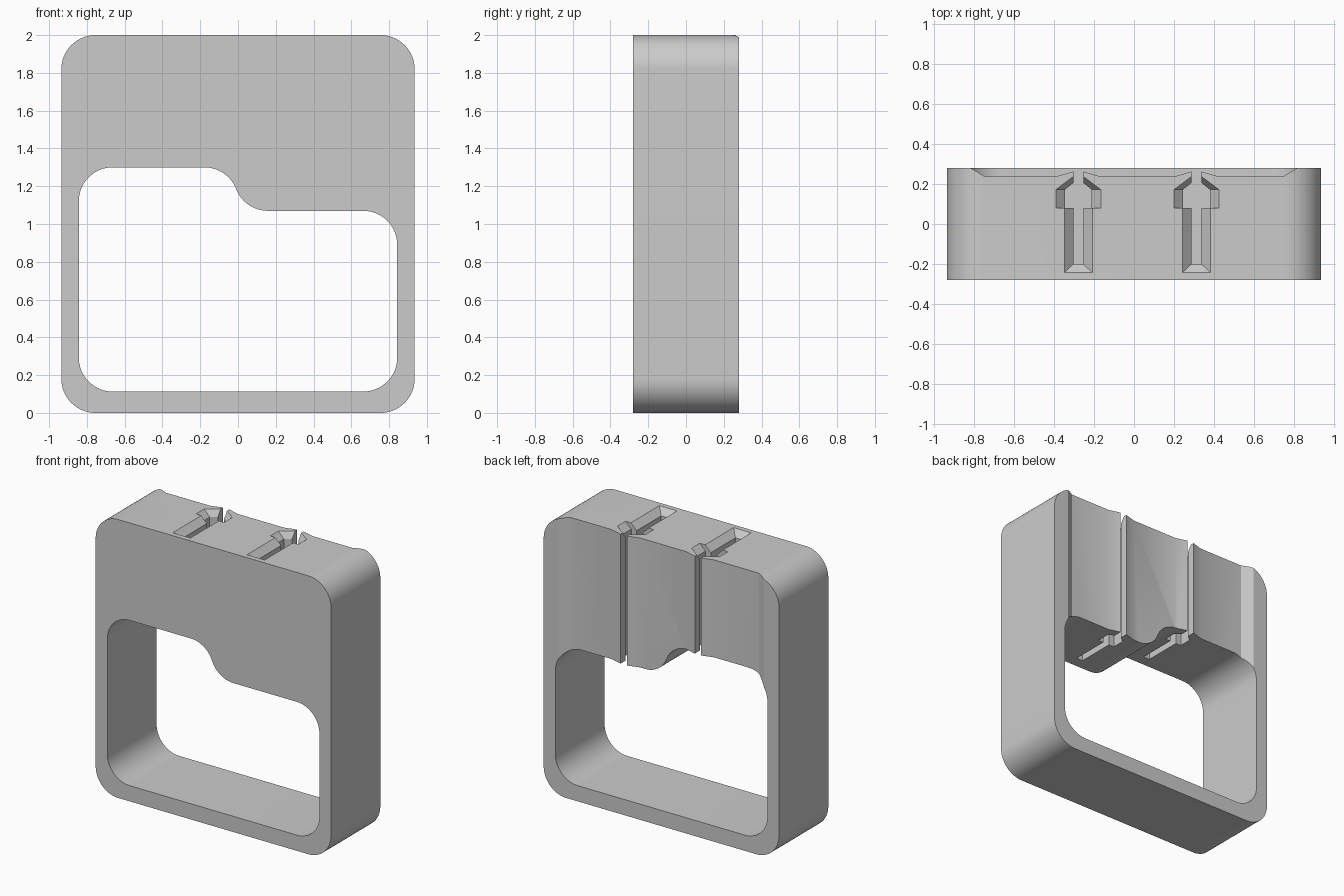
import bpy, bmesh
from math import sin, cos, radians, sqrt, degrees, atan2, asin

if "Cube" in bpy.data.objects:
    bpy.data.objects.remove(bpy.data.objects["Cube"])

HALF_DEPTH = 0.28
RADIUS = 0.18
SLOTS = (-0.278, 0.312)

grey = bpy.data.materials.new("plain grey")
grey.use_nodes = True
grey.diffuse_color = (0.6, 0.6, 0.6, 1)
grey.node_tree.nodes["Principled BSDF"].inputs["Base Color"].default_value = (0.6, 0.6, 0.6, 1)


def arc(cx, cz, start, end, r=RADIUS, steps=16):
    angles = [radians(start + (end - start) * i / steps) for i in range(steps + 1)]
    return [(cx + r * cos(a), cz + r * sin(a)) for a in angles]


def loft(name, rings):
    """Closed solid through rings that have equal point counts."""
    bm = bmesh.new()
    loops = [[bm.verts.new(p) for p in ring] for ring in rings]
    n = len(loops[0])
    for low, high in zip(loops, loops[1:]):
        for i in range(n):
            j = (i + 1) % n
            bm.faces.new((low[i], low[j], high[j], high[i]))
    bm.faces.new(loops[0])
    bm.faces.new(loops[-1])
    bmesh.ops.recalc_face_normals(bm, faces=bm.faces)
    mesh = bpy.data.meshes.new(name)
    bm.to_mesh(mesh)
    bm.free()
    mesh.materials.append(grey)
    obj = bpy.data.objects.new(name, mesh)
    bpy.context.collection.objects.link(obj)
    return obj


def along_y(name, outline, y):
    return loft(name, [[(x, s * y, z) for x, z in outline] for s in (-1, 1)])


def cut(target, cutter):
    """Subtract the cutter, then discard it."""
    mod = target.modifiers.new("cut", 'BOOLEAN')
    mod.operation = 'DIFFERENCE'
    mod.solver = 'EXACT'
    mod.object = cutter
    bpy.context.view_layer.objects.active = target
    bpy.ops.object.modifier_apply(modifier=mod.name)
    bpy.data.objects.remove(cutter)


# Rounded outer block
w = 0.935 - RADIUS
body = along_y("frame_body",
               arc(w, RADIUS, -90, 0) + arc(w, 2 - RADIUS, 0, 90)
               + arc(-w, 2 - RADIUS, 90, 180) + arc(-w, RADIUS, 180, 270), HALF_DEPTH)

# Window with a stepped top edge joined by an S-curve
left_top, right_top, bottom = 1.3, 1.07, 0.113
w = 0.843 - RADIUS
rise = right_top - left_top + 2 * RADIUS
run = sqrt((2 * RADIUS) ** 2 - rise ** 2)
tilt = degrees(atan2(rise, run))
step_x = -0.01
window = (arc(w, bottom + RADIUS, -90, 0) + arc(w, right_top - RADIUS, 0, 90)
          + arc(step_x + run / 2, right_top + RADIUS, 270, 180 + tilt)
          + arc(step_x - run / 2, left_top - RADIUS, tilt, 90)[1:]
          + arc(-w, left_top - RADIUS, 90, 180) + arc(-w, bottom + RADIUS, 180, 270))
cut(body, along_y("window_cutter", window, 0.5))

# Shallow back recess, with raised lips beside each slot
floor, lip = 0.237, 0.262
recess = [(-0.9, 0.33), (-0.745, floor)]
for c in SLOTS:
    recess += [(c - 0.112, floor), (c - 0.025, lip), (c + 0.025, lip), (c + 0.112, floor)]
recess += [(0.745, floor), (0.9, 0.33)]
cut(body, loft("recess_cutter", [[(x, y, z) for x, y in recess] for z in (0.6, 2.1)]))

# Keyed vertical slots, flared at the top edge
inner = [(0.025, -0.2), (0.025, 0.08), (0.067, 0.08), (0.067, 0.172), (0.025, 0.205), (0.025, 0.4)]
outer = [(0.07, -0.243), (0.07, 0.08), (0.112, 0.08), (0.112, 0.172), (0.025, 0.237), (0.025, 0.4)]
for c in SLOTS:
    rings = []
    for half, z in ((inner, 0.6), (inner, 1.955), (outer, 2.0), (outer, 2.1)):
        full = half + [(-x, y) for x, y in reversed(half)]
        rings.append([(c + x, y, z) for x, y in full])
    cut(body, loft("slot_cutter", rings))

# Smooth the rounded corners, keep the edges crisp
bpy.ops.object.select_all(action='DESELECT')
body.select_set(True)
bpy.context.view_layer.objects.active = body
bpy.ops.object.shade_smooth_by_angle(angle=radians(20))
